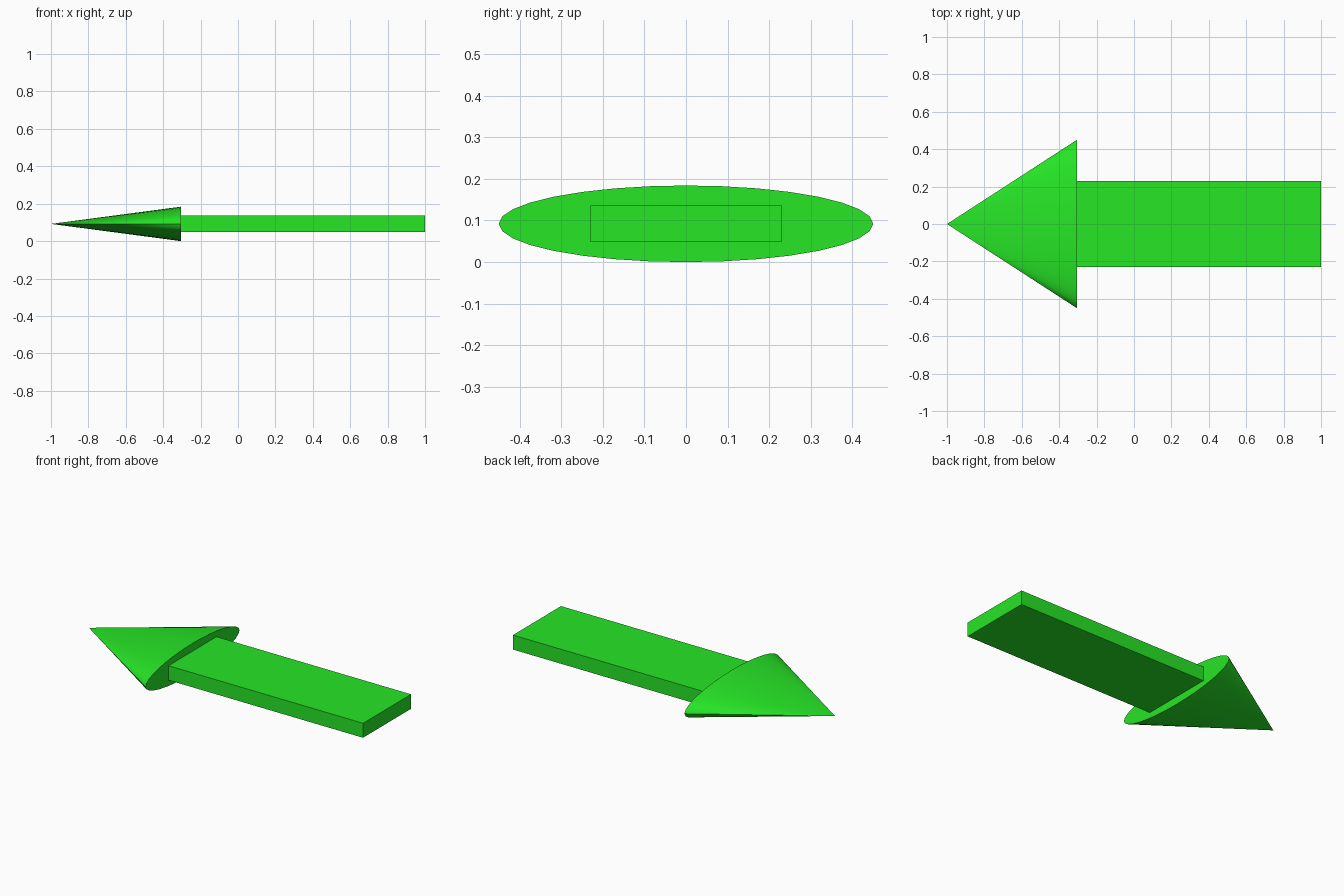
import bpy
import math

if "Cube" in bpy.data.objects:
    bpy.data.objects.remove(bpy.data.objects["Cube"], do_unlink=True)

# Single green material
green = bpy.data.materials.new("bright_green")
green.use_nodes = True
colour = (0.0194, 0.787, 0.0194, 1.0)
green.diffuse_color = colour
green.node_tree.nodes["Principled BSDF"].inputs["Base Color"].default_value = colour

MID_Z = 0.092    # height of the arrow's axis
JOIN_X = -0.305  # where head and shaft meet


def finish(name, scale):
    obj = bpy.context.object
    obj.name = name
    obj.scale = scale
    bpy.ops.object.transform_apply(location=False, rotation=True, scale=True)
    obj.data.materials.append(green)
    return obj


# Arrow head: flattened cone pointing along -x
head_length = JOIN_X + 1
bpy.ops.mesh.primitive_cone_add(
    vertices=32, radius1=1, radius2=0, depth=head_length,
    location=((JOIN_X - 1) / 2, 0, MID_Z), rotation=(0, -math.pi / 2, 0))
# Local x is vertical after the turn
finish("arrow_head", (MID_Z, 0.45, 1))
bpy.ops.object.shade_smooth_by_angle(angle=math.radians(40))

# Arrow shaft: flat rectangular bar
bpy.ops.mesh.primitive_cube_add(size=1, location=((JOIN_X + 1) / 2, 0, MID_Z))
finish("arrow_shaft", (1 - JOIN_X, 0.46, 0.088))
